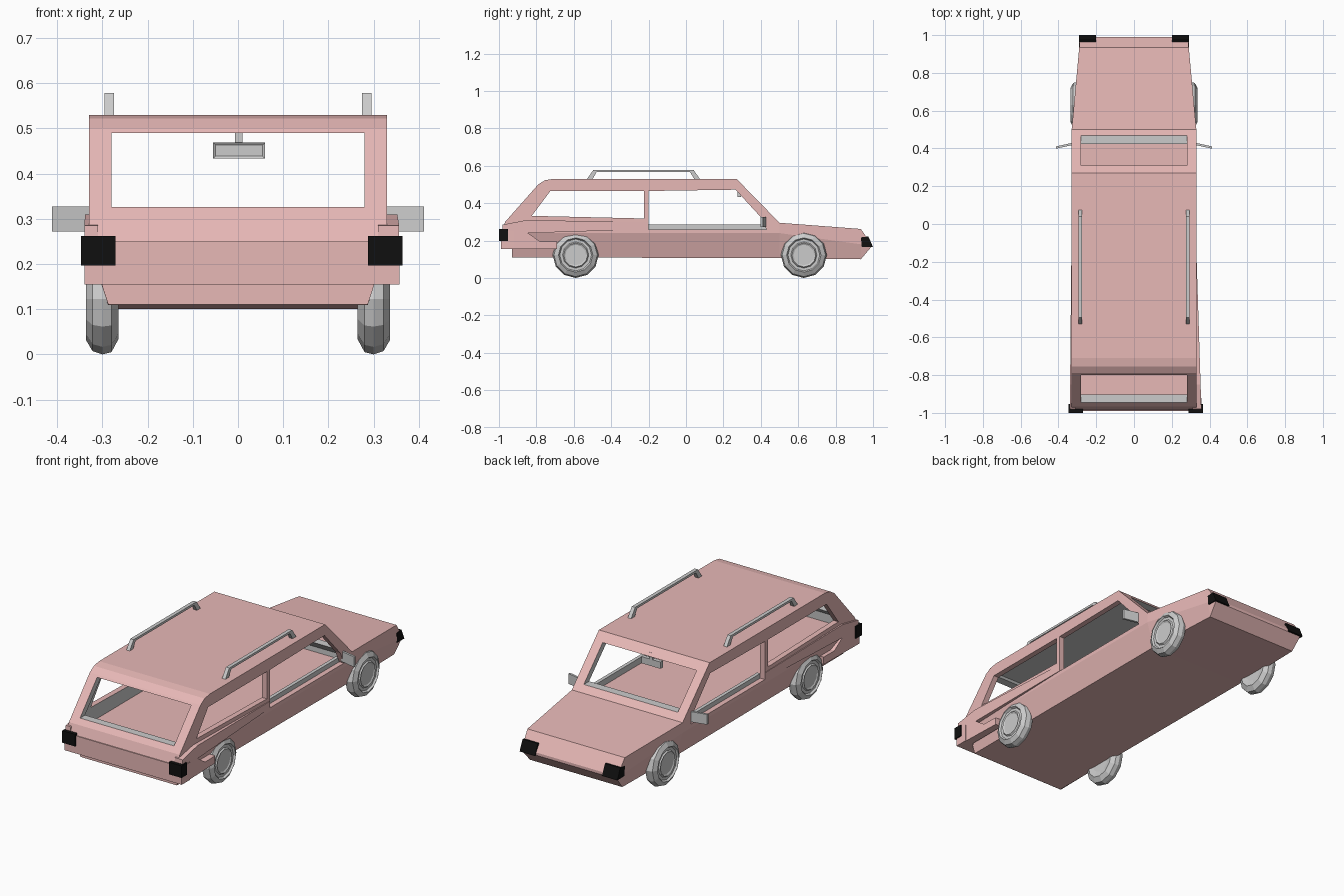
import bpy, bmesh, math

if "Cube" in bpy.data.objects:
    bpy.data.objects.remove(bpy.data.objects["Cube"])


def material(name, color):
    m = bpy.data.materials.new(name)
    m.diffuse_color = (*color, 1)
    m.use_nodes = True
    m.node_tree.nodes["Principled BSDF"].inputs["Base Color"].default_value = m.diffuse_color
    return m


PINK = material("pink_paint", (0.8, 0.48, 0.47))
BLACK = material("black_lamp", (0.005, 0.005, 0.005))
GREY = material("grey_lining", (0.8, 0.8, 0.8))


def finish(name, bm, mat=None):
    bmesh.ops.recalc_face_normals(bm, faces=bm.faces)
    me = bpy.data.meshes.new(name)
    bm.to_mesh(me)
    bm.free()
    ob = bpy.data.objects.new(name, me)
    bpy.context.collection.objects.link(ob)
    if mat:
        me.materials.append(mat)
    return ob


def loft(name, rings, mat=None):
    """Skin closed rings of equal length and cap both ends."""
    bm = bmesh.new()
    vs = [[bm.verts.new(p) for p in r] for r in rings]
    n = len(rings[0])
    for a, b in zip(vs, vs[1:]):
        for i in range(n):
            j = (i + 1) % n
            bm.faces.new((a[i], a[j], b[j], b[i]))
    bm.faces.new(vs[0])
    bm.faces.new(vs[-1])
    return finish(name, bm, mat)


def prism(name, yz, x0, x1, mat=None):
    return loft(name, [[(x, y, z) for y, z in yz] for x in (x0, x1)], mat)


def box(name, x, y, z, mat=None):
    return prism(name, [(y[0], z[0]), (y[1], z[0]), (y[1], z[1]), (y[0], z[1])], *x, mat)


def cut(ob, cutter):
    cutter.hide_render = True
    m = ob.modifiers.new("cut", 'BOOLEAN')
    m.operation, m.object, m.solver = 'DIFFERENCE', cutter, 'EXACT'
    m.material_mode = 'TRANSFER'
    bpy.context.view_layer.objects.active = ob
    bpy.ops.object.modifier_apply(modifier=m.name)
    bpy.data.objects.remove(cutter)


def section(y, wb, zb, w, zm, zt):
    return [(-wb, y, zb), (wb, y, zb), (w, y, zm), (w, y, zt), (-w, y, zt), (-w, y, zm)]


# lower body with flat deck, and tapered hood
loft("lower_body", [section(-0.93, 0.287, 0.11, 0.33, 0.24, 0.252),
                    section(0.50, 0.29, 0.106, 0.33, 0.24, 0.252)], PINK)
loft("hood", [section(0.50, 0.29, 0.106, 0.33, 0.24, 0.295),
              section(0.935, 0.275, 0.10, 0.29, 0.18, 0.262),
              section(0.99, 0.282, 0.165, 0.285, 0.172, 0.18)], PINK)

# cabin shell: outer block minus the cavity and the window openings
cabin = prism("cabin", [(-0.985, 0.25), (0.50, 0.25), (0.50, 0.295), (0.27, 0.53), (-0.71, 0.53),
                        (-0.755, 0.522), (-0.79, 0.50), (-0.967, 0.30)], -0.33, 0.33, PINK)
cut(cabin, prism("cavity", [(-0.93, 0.2), (0.47, 0.2), (0.47, 0.28), (0.254, 0.50),
                            (-0.745, 0.50), (-0.925, 0.30)], -0.30, 0.30, GREY))
cut(cabin, box("end_windows", (-0.28, 0.28), (-1.2, 1.2), (0.326, 0.49), GREY))
cut(cabin, prism("front_side_windows", [(-0.20, 0.26), (0.43, 0.26), (0.40, 0.325),
                                        (0.265, 0.472), (-0.20, 0.465)], -0.5, 0.5, PINK))
cut(cabin, prism("rear_side_windows", [(-0.225, 0.318), (-0.225, 0.465), (-0.725, 0.465),
                                       (-0.825, 0.332)], -0.5, 0.5, PINK))

# rear bumper panel
box("rear_bumper", (-0.34, 0.358), (-0.99, -0.92), (0.155, 0.25), PINK)

# flared rear quarter trim, outline in y,z
QUARTER = [(-0.988, 0.155), (-0.69, 0.155), (-0.69, 0.195), (-0.78, 0.195), (-0.845, 0.24),
           (-0.20, 0.26), (-0.20, 0.297), (-0.85, 0.31), (-0.98, 0.285)]
# tyre profile: radius, distance outward from car centre
TYRE = [(0.06, 0.27), (0.09, 0.265), (0.118, 0.28), (0.123, 0.30), (0.116, 0.322), (0.092, 0.336),
        (0.085, 0.326), (0.07, 0.326), (0.064, 0.333), (0.055, 0.328)]
RAIL = [(-0.53, 0.528), (-0.495, 0.578), (0.04, 0.578), (0.075, 0.528), (0.045, 0.528),
        (0.022, 0.566), (-0.478, 0.566), (-0.50, 0.528)]

for s, side, flare in ((-1, "left", 0.34), (1, "right", 0.357)):
    def outer(y):
        return 0.332 + (flare - 0.332) * (-0.2 - y) / 0.79
    loft(side + "_quarter_trim", [[(s * 0.31, y, z) for y, z in QUARTER],
                                  [(s * outer(y), y, z) for y, z in QUARTER]], PINK)
    # wheels
    for end, yc in (("rear", -0.59), ("front", 0.63)):
        loft(f"{side}_{end}_wheel",
             [[(s * x, yc + r * math.cos(k * math.tau / 12), 0.123 + r * math.sin(k * math.tau / 12))
               for k in range(12)] for r, x in TYRE])
    # roof rail, door lining and door mirror
    prism(side + "_roof_rail", RAIL, s * 0.275, s * 0.295)
    box(side + "_door_lining", (s * 0.283, s * 0.302), (-0.20, 0.44), (0.245, 0.285))
    loft(side + "_door_mirror", [[(s * x, y + d, z) for d, z in
                                  ((-0.006, 0.272), (0.006, 0.272), (0.006, 0.327), (-0.006, 0.327))]
                                 for x, y in ((0.32, 0.425), (0.412, 0.405))])
    # lamps
    c = flare - 0.031
    box(side + "_tail_lamp", (s * (c - 0.038), s * (c + 0.038)), (-1.0, -0.952), (0.197, 0.262), BLACK)
    prism(side + "_head_lamp", [(0.94, 0.165), (1.0, 0.165), (0.975, 0.222), (0.935, 0.217)],
          s * 0.20, s * 0.291, BLACK)

# interior mirror with recessed glass, hung from the roof
bm = bmesh.new()
bmesh.ops.create_cube(bm, size=1)
for v in bm.verts:
    v.co = (0.0025 + v.co.x * 0.115, 0.285 + v.co.y * 0.02, 0.451 + v.co.z * 0.036)
glass = min(bm.faces, key=lambda f: f.calc_center_median().y)
bmesh.ops.inset_region(bm, faces=[glass], thickness=0.008, depth=-0.004)
finish("interior_mirror", bm)
box("interior_mirror_stem", (-0.007, 0.01), (0.28, 0.295), (0.465, 0.505))
